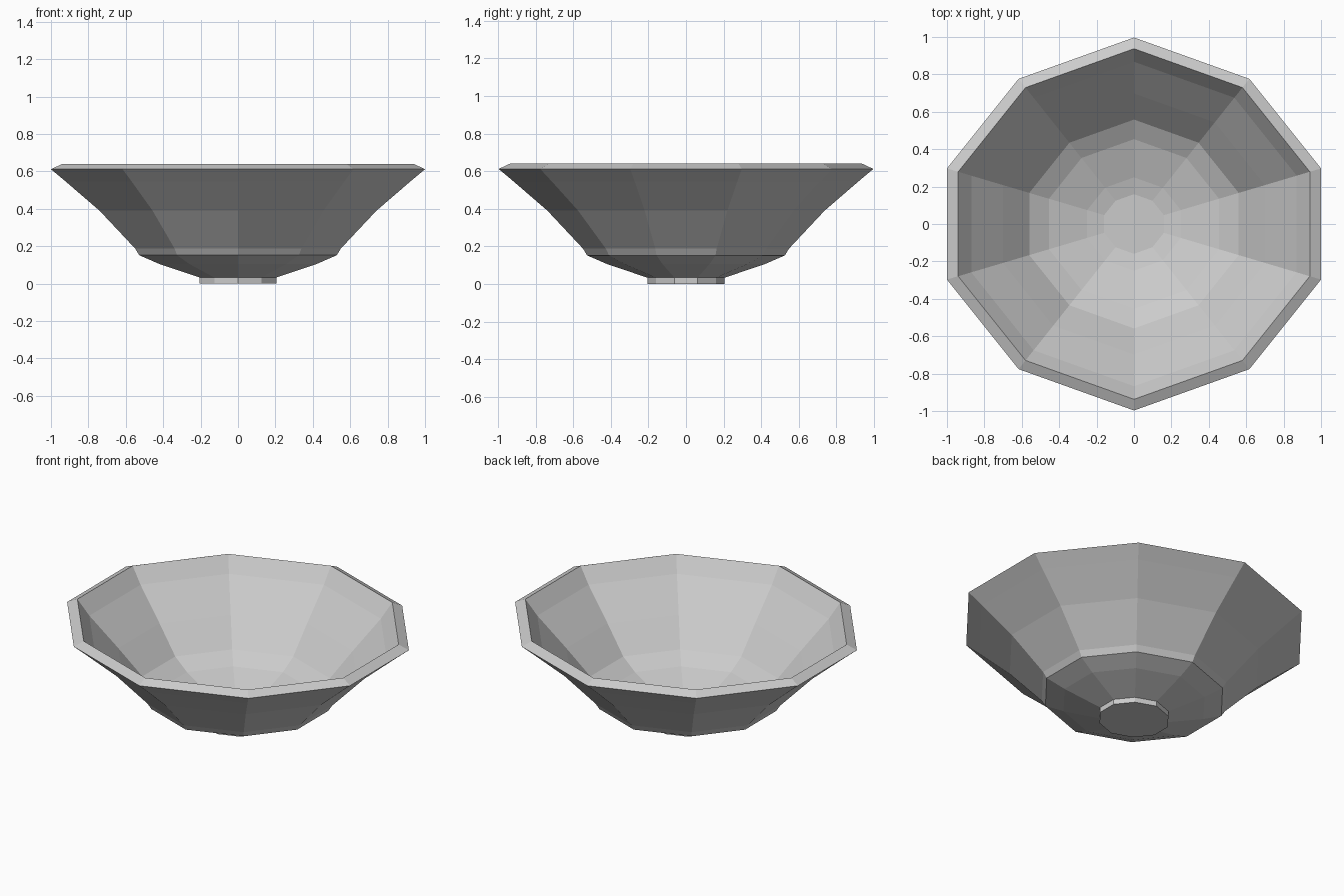
import bpy
import bmesh

if "Cube" in bpy.data.objects:
    bpy.data.objects.remove(bpy.data.objects["Cube"])

# Ten-sided outline (quarter corners, mirrored round), unit half-width in x
quarter = [(0.0, 0.997), (0.617, 0.776), (1.0, 0.297)]
right = quarter + [(x, -y) for x, y in reversed(quarter)]
outline = (right + [(-x, y) for x, y in reversed(right[1:-1])])[::-1]

# Profile (scale, height): foot, outer wall, rim, inner wall, inner floor
profile = [
    (0.205, 0.0), (0.205, 0.033), (0.42, 0.105), (0.528, 0.152),
    (0.55, 0.188), (0.74, 0.39), (0.92, 0.545), (1.0, 0.612),
    (0.94, 0.64),
    (0.87, 0.545), (0.70, 0.363), (0.56, 0.205), (0.455, 0.145),
    (0.25, 0.075), (0.16, 0.055),
]

# Bowl: stack the outline along the profile and bridge the rings
bm = bmesh.new()
rings = [[bm.verts.new((x * s, y * s, z)) for x, y in outline] for s, z in profile]
n = len(outline)
for a, b in zip(rings, rings[1:]):
    for i in range(n):
        j = (i + 1) % n
        bm.faces.new((a[i], a[j], b[j], b[i]))
bm.faces.new(rings[0][::-1])
bm.faces.new(rings[-1])
bmesh.ops.recalc_face_normals(bm, faces=bm.faces)

mesh = bpy.data.meshes.new("bowl")
bm.to_mesh(mesh)
bm.free()
bowl = bpy.data.objects.new("bowl", mesh)
bpy.context.collection.objects.link(bowl)
